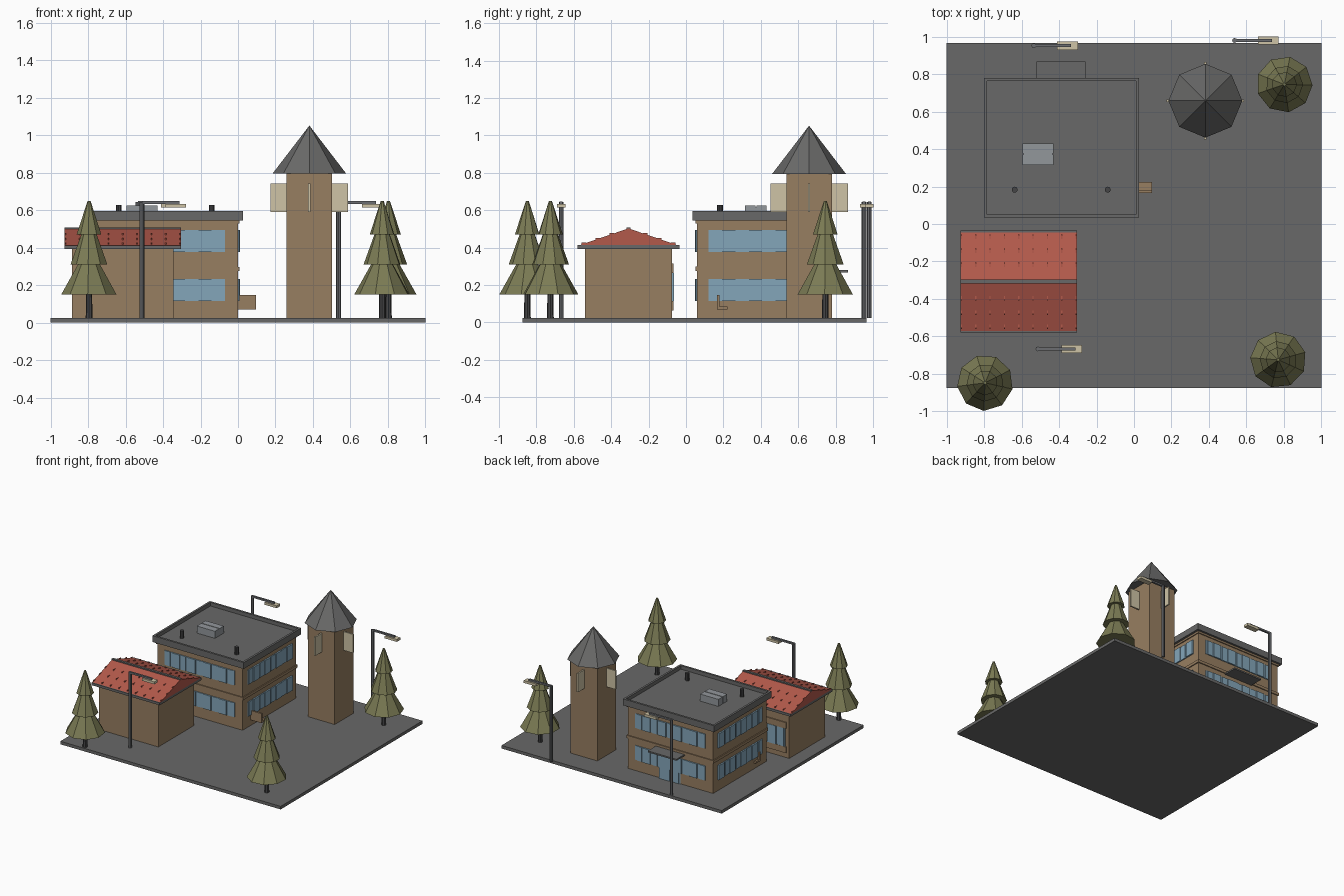
import bpy, bmesh, math
from mathutils import Matrix

if "Cube" in bpy.data.objects:
    bpy.data.objects.remove(bpy.data.objects["Cube"], do_unlink=True)


def material(name, r, g, b):
    m = bpy.data.materials.new(name)
    m.use_nodes = True
    m.diffuse_color = (r, g, b, 1)
    m.node_tree.nodes["Principled BSDF"].inputs["Base Color"].default_value = (r, g, b, 1)
    return m


GRAY = material("concrete gray", 0.14, 0.14, 0.138)
STEEL = material("steel gray", 0.15, 0.155, 0.165)
PALE = material("pale gray", 0.29, 0.31, 0.33)
DARK = material("dark gray", 0.06, 0.06, 0.062)
BROWN = material("wall brown", 0.31, 0.21, 0.12)
RED = material("roof red", 0.45, 0.1, 0.07)
BLUE = material("window blue", 0.23, 0.38, 0.49)
CREAM = material("cream", 0.62, 0.55, 0.38)
GREEN = material("pine green", 0.2, 0.2, 0.09)


def finish(bm, name, mat):
    bmesh.ops.recalc_face_normals(bm, faces=bm.faces)
    me = bpy.data.meshes.new(name)
    bm.to_mesh(me)
    bm.free()
    me.materials.append(mat)
    ob = bpy.data.objects.new(name, me)
    bpy.context.collection.objects.link(ob)
    return ob


def add_box(bm, xs, ys, zs):
    """Box from (min, max) ranges."""
    mid = [(a + b) / 2 for a, b in (xs, ys, zs)]
    size = [b - a for a, b in (xs, ys, zs)]
    bmesh.ops.create_cube(bm, size=1, matrix=Matrix.Translation(mid) @ Matrix.Diagonal((*size, 1)))


def box(name, xs, ys, zs, mat):
    bm = bmesh.new()
    add_box(bm, xs, ys, zs)
    return finish(bm, name, mat)


def add_cone(bm, x, y, z0, z1, r0, r1, sides, turn=0.0):
    place = Matrix.Translation((x, y, (z0 + z1) / 2)) @ Matrix.Rotation(turn, 4, "Z")
    bmesh.ops.create_cone(bm, cap_ends=True, segments=sides, radius1=r0, radius2=r1,
                          depth=z1 - z0, matrix=place)


def cone(name, x, y, z0, z1, r0, r1, sides, mat, turn=0.0):
    bm = bmesh.new()
    add_cone(bm, x, y, z0, z1, r0, r1, sides, turn)
    return finish(bm, name, mat)


# Ground slab
G = 0.025
box("ground_slab", (-1, 1), (-0.875, 0.965), (0, G), GRAY)

# Main building: walls, trim bands, roof with parapet
X0, X1, Y0, Y1 = -0.775, 0.0, 0.06, 0.755
box("building_walls", (X0, X1), (Y0, Y1), (G, 0.55), BROWN)
for name, z0, z1 in (("floor_band", 0.275, 0.298), ("top_band", 0.53, 0.545)):
    box(name, (X0 - 0.008, X1 + 0.008), (Y0 - 0.008, Y1 + 0.008), (z0, z1), BROWN)

rx, ry, rim = (X0 - 0.027, X1 + 0.027), (Y0 - 0.025, Y1 + 0.025), 0.017
box("building_roof", rx, ry, (0.545, 0.567), GRAY)
bm = bmesh.new()
for xs in ((rx[0], rx[0] + rim), (rx[1] - rim, rx[1])):
    add_box(bm, xs, ry, (0.545, 0.597))
for ys in ((ry[0], ry[0] + rim), (ry[1] - rim, ry[1])):
    add_box(bm, (rx[0] + rim, rx[1] - rim), ys, (0.545, 0.597))
finish(bm, "parapet", GRAY)


# Window strips: a thin sheet of glass with raised panes on every wall
def window_strip(name, axis, wall, out, a, b, z0, z1, panes):
    bm = bmesh.new()

    def sheet(s, e, lo, hi, depth):
        d = tuple(sorted((wall, wall + out * depth)))
        if axis == "x":
            add_box(bm, d, (s, e), (lo, hi))
        else:
            add_box(bm, (s, e), d, (lo, hi))

    sheet(a, b, z0, z1, 0.004)
    pitch = (b - a) / panes
    for i in range(panes):
        gap = 0.0 if i % 2 else pitch * 0.25
        sheet(a + i * pitch + gap / 2, a + (i + 1) * pitch - gap, z0, z1, 0.012 if i % 2 else 0.008)
    return finish(bm, name, BLUE)


for level, z0, z1 in (("lower", 0.115, 0.233), ("upper", 0.377, 0.495)):
    window_strip(level + "_windows_front", "y", Y0, -1, X0 + 0.07, X1 - 0.07, z0, z1, 9)
    window_strip(level + "_windows_back", "y", Y1, 1, X0 + 0.07, X1 - 0.07, z0, z1, 9)
    window_strip(level + "_windows_left", "x", X1, 1, Y0 + 0.06, Y1 - 0.06, z0, z1, 8)
    window_strip(level + "_windows_right", "x", X0, -1, Y0 + 0.06, Y1 - 0.06, z0, z1, 8)

# Back entrance and canopy
window_strip("entrance_doors", "y", Y1, 1, -0.48, -0.29, G, 0.233, 2)
box("entrance_canopy", (-0.52, -0.26), (Y1, 0.867), (0.268, 0.28), GRAY)

# Bench with a back rest, showing on both side walls
for side, xs in (("left", (X1, 0.097)), ("right", (X0 - 0.015, X0))):
    bm = bmesh.new()
    add_box(bm, xs, (0.165, 0.18), (0.07, 0.147))
    add_box(bm, xs, (0.18, 0.223), (0.07, 0.085))
    finish(bm, "bench_" + side, BROWN)

# Rooftop unit and vents
bm = bmesh.new()
for ys in ((0.315, 0.371), (0.377, 0.43)):
    add_box(bm, (-0.595, -0.43), ys, (0.567, 0.625))
add_box(bm, (-0.59, -0.435), (0.37, 0.378), (0.567, 0.617))
finish(bm, "rooftop_unit", PALE)
for i, x in enumerate((-0.637, -0.14)):
    cone(f"roof_vent_{i}", x, 0.183, 0.567, 0.628, 0.016, 0.016, 10, DARK)

# Small house: walls, eave plate, gabled roof, ridge cap, tile lips
box("house_walls", (-0.885, -0.345), (-0.54, -0.075), (G, 0.4), BROWN)
hx, hy, ridge_y, eave, ridge = (-0.925, -0.305), (-0.58, -0.035), -0.3075, 0.413, 0.503
box("house_eave", hx, hy, (0.393, eave), GRAY)
bm = bmesh.new()
ends = [[bm.verts.new((x, y, z)) for y, z in
         ((hy[0] + 0.01, eave), (hy[1] - 0.01, eave), (ridge_y, ridge))] for x in hx]
bm.faces.new(ends[0])
bm.faces.new(ends[1])
for i in range(3):
    j = (i + 1) % 3
    bm.faces.new((ends[0][i], ends[0][j], ends[1][j], ends[1][i]))
finish(bm, "house_roof", RED)
box("ridge_cap", hx, (ridge_y - 0.01, ridge_y + 0.01), (ridge - 0.01, ridge + 0.006), GRAY)

bm = bmesh.new()
for side in (-1, 1):
    for row in range(3):
        dy = 0.09 + row * 0.075
        z = ridge - (ridge - eave) * dy / 0.2625
        y = ridge_y + side * dy
        for i in range(9):
            x = hx[0] + 0.004 + i * 0.0765
            add_box(bm, (x - 0.003, x + 0.003), (y - 0.012, y + 0.012), (z - 0.006, z + 0.006))
finish(bm, "roof_tile_lips", RED)

# House back window with lintel and sill
window_strip("house_window", "y", -0.075, 1, -0.85, -0.69, 0.115, 0.265, 2)
for name, z0, z1 in (("house_lintel", 0.265, 0.315), ("house_sill", 0.065, 0.115)):
    box(name, (-0.86, -0.68), (-0.075, -0.066), (z0, z1), BROWN)

# Tower with crossed fins and an eight-sided roof
TX, TY, H = 0.381, 0.658, 0.122
box("tower_walls", (TX - H, TX + H), (TY - H, TY + H), (G, 0.81), BROWN)
cone("tower_roof", TX, TY, 0.795, 1.052, 0.197, 0, 8, GRAY)
bm = bmesh.new()
F, T = 0.207, 0.006
add_box(bm, (TX - F, TX + F), (TY - T, TY + T), (0.59, 0.743))
add_box(bm, (TX - T, TX + T), (TY - F, TY + F), (0.59, 0.743))
finish(bm, "tower_fins", CREAM)

# Street lamps
for i, (x, y) in enumerate(((-0.513, -0.667), (-0.535, 0.952), (0.537, 0.98))):
    bm = bmesh.new()
    add_cone(bm, x, y, G, 0.645, 0.013, 0.013, 8)
    add_box(bm, (x, x + 0.2), (y - 0.008, y + 0.008), (0.634, 0.648))
    finish(bm, f"lamp_post_{i}", STEEL)
    box(f"lamp_head_{i}", (x + 0.125, x + 0.235), (y - 0.022, y + 0.022), (0.614, 0.634), CREAM)

# Pine trees: trunk and three stacked tiers
TIERS = ((0.15, 0.31, 0.15, 0.06), (0.31, 0.47, 0.1, 0.042), (0.47, 0.65, 0.067, 0.008))
for i, (x, y, turn) in enumerate(((-0.795, -0.848, 0.3), (0.77, -0.725, 0.1), (0.803, 0.745, 0.5))):
    cone(f"tree_trunk_{i}", x, y, G, 0.16, 0.018, 0.016, 8, DARK)
    bm = bmesh.new()
    for z0, z1, r0, r1 in TIERS:
        add_cone(bm, x, y, z0, z1, r0, r1, 9, turn)
    finish(bm, f"tree_crown_{i}", GREEN)
